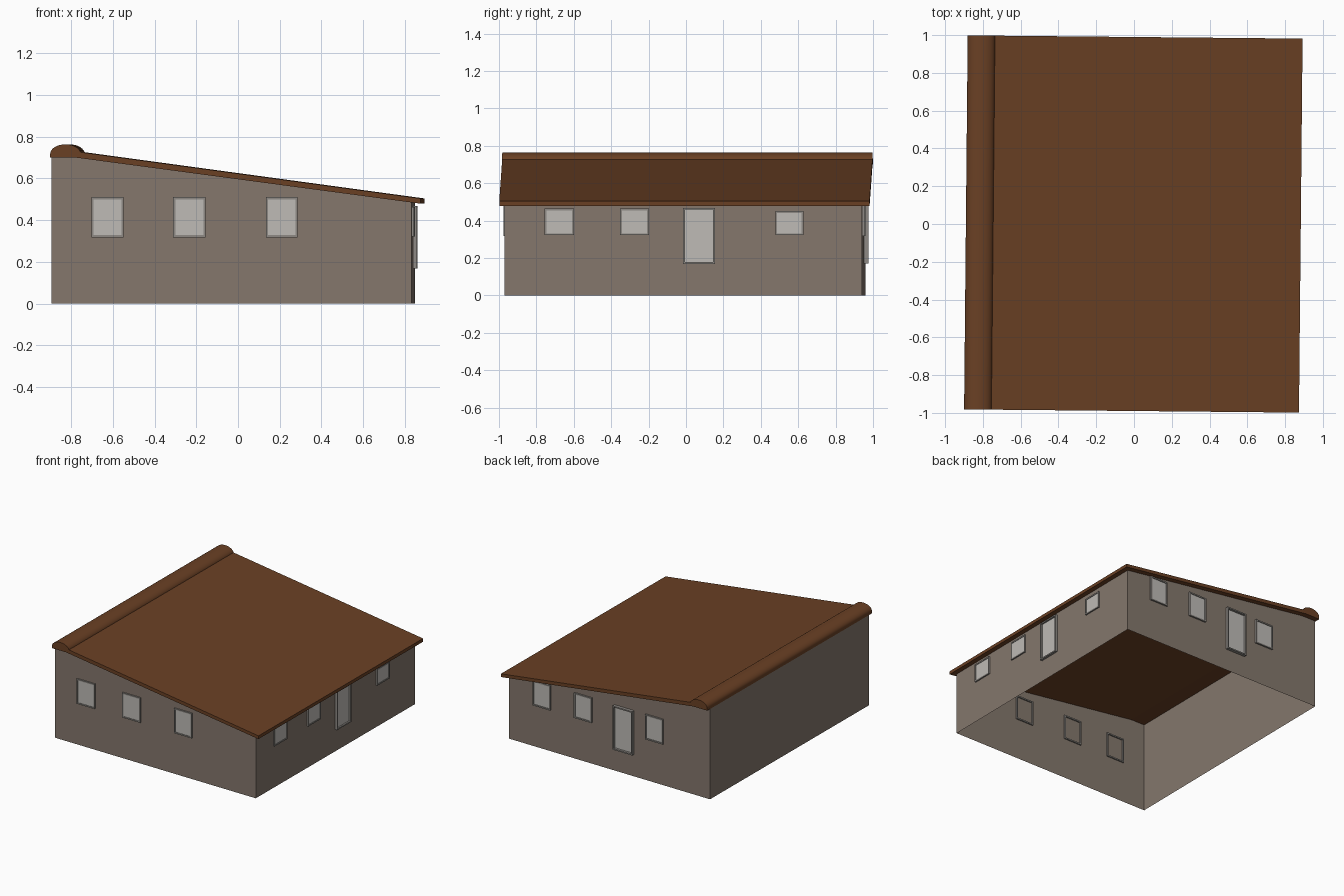
import bpy, bmesh, math
from mathutils import Matrix, Vector

if "Cube" in bpy.data.objects:
    bpy.data.objects.remove(bpy.data.objects["Cube"])

TURN = Matrix.Rotation(math.radians(-0.55), 4, 'Z')   # whole house is turned very slightly


def material(name, rgb):
    m = bpy.data.materials.new(name)
    lin = [(c / 255 / 12.92 if c < 11 else ((c / 255 + 0.055) / 1.055) ** 2.4) for c in rgb]
    m.diffuse_color = (*lin, 1)
    m.use_nodes = True
    m.node_tree.nodes["Principled BSDF"].inputs["Base Color"].default_value = m.diffuse_color
    return m


WALL = material("taupe_wall", (132, 119, 108))
ROOF = material("brown_roof", (106, 64, 36))
GLASS = material("pale_glass", (190, 187, 182))
FRAME = material("grey_frame", (142, 138, 133))


def finish(name, bm, mat, fix=True):
    if fix:
        bmesh.ops.recalc_face_normals(bm, faces=bm.faces)
    bm.transform(TURN)
    me = bpy.data.meshes.new(name)
    bm.to_mesh(me)
    bm.free()
    me.materials.append(mat)
    ob = bpy.data.objects.new(name, me)
    bpy.context.collection.objects.link(ob)
    return ob


def extrude_y(name, profile, y0, y1, mat):
    """Close an x-z profile and extrude it along y."""
    bm = bmesh.new()
    a = [bm.verts.new((x, y0, z)) for x, z in profile]
    b = [bm.verts.new((x, y1, z)) for x, z in profile]
    n = len(profile)
    for i in range(n):
        j = (i + 1) % n
        bm.faces.new((a[i], a[j], b[j], b[i]))
    bm.faces.new(a)
    bm.faces.new(b)
    return finish(name, bm, mat)


XL, XR, YF, YB = -0.885, 0.84, -0.962, 0.950

# Walls: open shell, tops following the roof underside
bm = bmesh.new()
outline = [(XL, 0), (XR, 0), (XR, 0.486), (-0.77, 0.702), (XL, 0.702)]
f = [bm.verts.new((x, YF, z)) for x, z in outline]
b = [bm.verts.new((x, YB, z)) for x, z in outline]
bm.faces.new(f)
bm.faces.new(b[::-1])
bm.faces.new((f[1], b[1], b[2], f[2]))
bm.faces.new((f[0], f[4], b[4], b[0]))
finish("walls", bm, WALL, False)

# Sloping roof slab
extrude_y("roof_slab", [(-0.80, 0.703), (-0.77, 0.70), (0.883, 0.479), (0.883, 0.504), (-0.80, 0.733)],
          -0.99, 0.99, ROOF)

# Rounded ridge cap along the high edge
arc = [(-0.817 + 0.073 * math.cos(math.pi * i / 16), 0.718 + 0.045 * math.sin(math.pi * i / 16))
       for i in range(17)]
cap = extrude_y("ridge_cap", [(-0.890, 0.70), (-0.744, 0.70)] + arc, -0.99, 0.99, ROOF)
for p in cap.data.polygons:
    p.use_smooth = True
cap.data.set_sharp_from_angle(angle=math.radians(35))


def box(bm, place, lo, hi):
    c = [(lo[i] + hi[i]) / 2 for i in range(3)]
    s = [hi[i] - lo[i] for i in range(3)]
    bmesh.ops.create_cube(bm, size=1, matrix=place @ Matrix.Translation(c) @ Matrix.Diagonal((*s, 1)))


def opening(name, place, u0, u1, z0, z1, out):
    """Frame of four bars through the wall, with a pane; place maps (along, outward, up)."""
    t = 0.010
    bm = bmesh.new()
    for lo, hi in (((u0, z0), (u0 + t, z1)), ((u1 - t, z0), (u1, z1)),
                   ((u0 + t, z0), (u1 - t, z0 + t)), ((u0 + t, z1 - t), (u1 - t, z1))):
        box(bm, place, (lo[0], -0.010, lo[1]), (hi[0], out, hi[1]))
    finish(name + "_frame", bm, FRAME)
    bm = bmesh.new()
    box(bm, place, (u0 + t, 0.001, z0 + t), (u1 - t, 0.006, z1 - t))
    finish(name + "_pane", bm, GLASS)


def axes(along, outward, origin):
    m = Matrix((Vector(along), Vector(outward), Vector((0, 0, 1)))).transposed().to_4x4()
    m.translation = origin
    return m


# Windows and doors on front, back and right walls
front = axes((1, 0, 0), (0, -1, 0), (0.009, YF, 0))
back = axes((1, 0, 0), (0, 1, 0), (-0.009, YB, 0))
right = axes((0, 1, 0), (1, 0, 0), (XR, 0.008, 0))
for i, (u0, u1) in enumerate(((-0.702, -0.548), (-0.310, -0.155), (0.134, 0.286))):
    opening(f"front_window_{i}", front, u0, u1, 0.318, 0.51, 0.010)
for i, (u0, u1) in enumerate(((0.49, 0.642), (0.135, 0.287), (-0.478, -0.325))):
    opening(f"back_window_{i}", back, u0, u1, 0.318, 0.51, 0.012)
opening("back_door", back, -0.225, -0.055, 0.17, 0.508, 0.024)
for i, (u0, u1) in enumerate(((-0.757, -0.60), (-0.352, -0.198), (0.478, 0.628))):
    opening(f"right_window_{i}", right, u0, u1, 0.322, 0.464 if i < 2 else 0.45, 0.010)
opening("right_door", right, -0.015, 0.155, 0.168, 0.468, 0.018)
